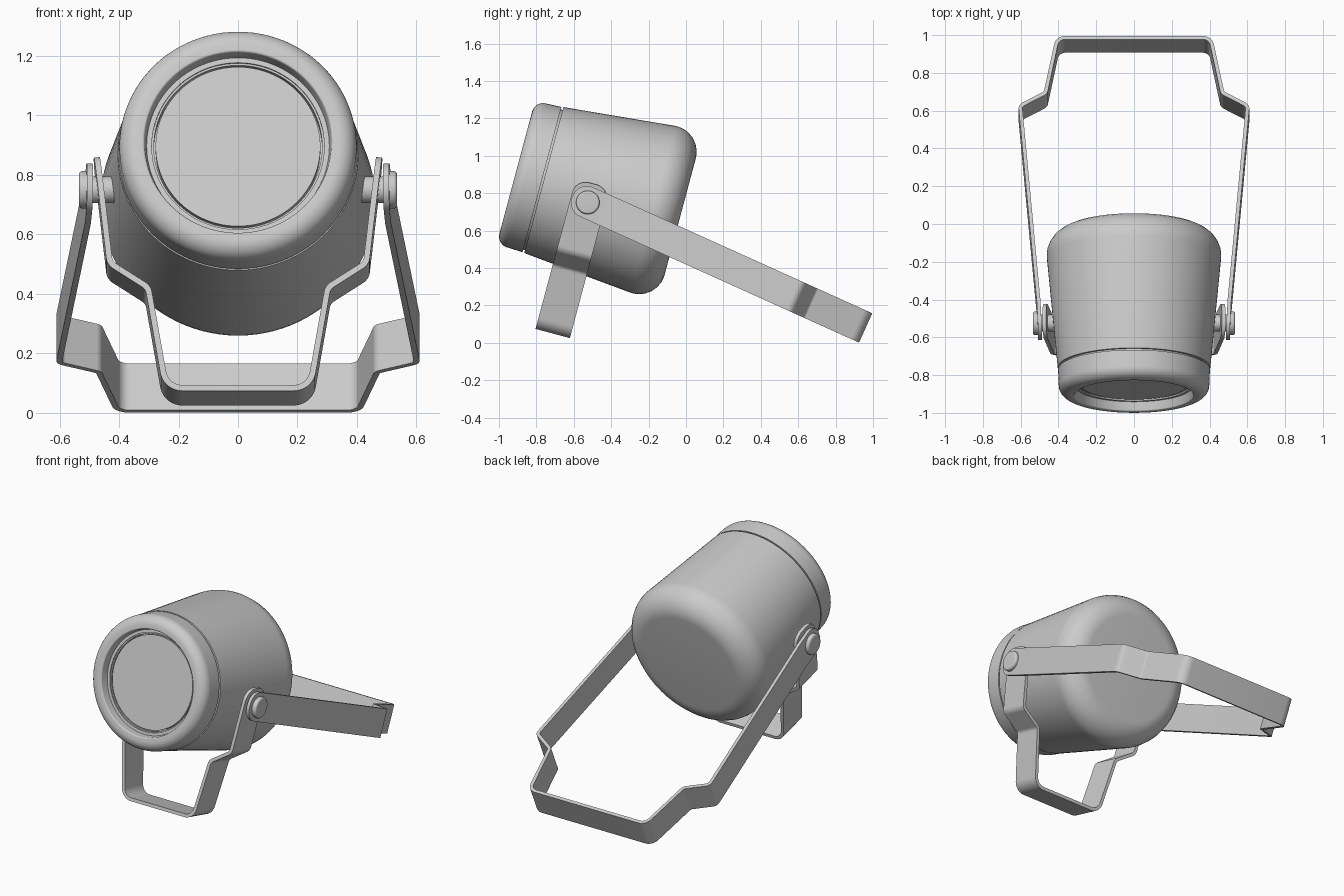
import bpy, bmesh, math
from mathutils import Vector

if "Cube" in bpy.data.objects:
    bpy.data.objects.remove(bpy.data.objects["Cube"])

X = Vector((1, 0, 0))
TILT = math.radians(15)
BACK = Vector((0, math.cos(TILT), -math.sin(TILT)))   # lamp axis, front to back
UP = Vector((0, math.sin(TILT), math.cos(TILT)))
FRONT = Vector((0, -0.91, 0.91))                      # centre of the front rim
PIVOT = Vector((0, -0.525, 0.75))


def fillet(pts, seg=8):
    """Round the corners of a 2D path of (a, b, radius)."""
    out = []
    for i, (a, b, r) in enumerate(pts):
        p = Vector((a, b))
        if r == 0:
            out.append(p)
            continue
        u = (Vector(pts[i - 1][:2]) - p).normalized()
        v = (Vector(pts[i + 1][:2]) - p).normalized()
        half = u.angle(v) / 2
        c = p + (u + v).normalized() * r / math.sin(half)
        s, e = p + u * r / math.tan(half) - c, p + v * r / math.tan(half) - c
        for k in range(seg + 1):
            out.append(c + s.lerp(e, k / seg).normalized() * r)
    return out


def finish(name, bm, thickness=0):
    bmesh.ops.remove_doubles(bm, verts=bm.verts, dist=1e-5)
    bmesh.ops.recalc_face_normals(bm, faces=bm.faces)
    me = bpy.data.meshes.new(name)
    bm.to_mesh(me)
    bm.free()
    ob = bpy.data.objects.new(name, me)
    bpy.context.collection.objects.link(ob)
    bpy.ops.object.select_all(action='DESELECT')
    ob.select_set(True)
    bpy.context.view_layer.objects.active = ob
    if thickness:
        m = ob.modifiers.new("thickness", 'SOLIDIFY')
        m.thickness, m.offset, m.use_even_offset = thickness, 0, True
        bpy.ops.object.convert(target='MESH')
    bpy.ops.object.shade_smooth_by_angle(angle=math.radians(30))
    return ob


def skin(bm, rows, closed=False):
    vs = [[bm.verts.new(p) for p in row] for row in rows]
    for a, b in zip(vs, vs[1:]):
        n = len(a)
        for j in range(n if closed else n - 1):
            k = (j + 1) % n
            bm.faces.new((a[j], a[k], b[k], b[j]))


def lathe(name, profile, origin, axis, u, v, n=96):
    """Turn a profile of (distance along axis, radius, fillet)."""
    bm = bmesh.new()
    angles = [2 * math.pi * j / n for j in range(n)]
    skin(bm, [[origin + axis * t + (u * math.cos(g) + v * math.sin(g)) * r
               for g in angles] for t, r in fillet(profile)], True)
    bmesh.ops.dissolve_degenerate(bm, dist=1e-6, edges=bm.edges)
    return finish(name, bm)


def bracket(name, half_path, angle, half_width, end_r, thickness):
    """Bent strap from the pivot on one side round to the other.
    half_path holds (x, distance from pivot, fillet)."""
    along = Vector((0, math.cos(angle), math.sin(angle)))
    across = along.cross(X)
    path = fillet(half_path + [(-x, s, r) for x, s, r in reversed(half_path)])
    # rounded strap ends: narrow the first and last rows
    a, d = path[0], (path[1] - path[0]).normalized()
    start = []
    for k in range(9):
        g = math.pi / 2 * k / 8
        start.append((a + d * end_r * (1 - math.cos(g)),
                      half_width - end_r + end_r * math.sin(g)))
    end = [(Vector((-p.x, p.y)), w) for p, w in reversed(start)]
    rows = start + [(p, half_width) for p in path[1:-1]] + end
    bm = bmesh.new()
    skin(bm, [[PIVOT + X * p.x + along * p.y + across * w * f for f in (-1, 1)]
              for p, w in rows])
    return finish(name, bm, thickness)


# Lamp housing with large rounded back, groove behind the front ring
lathe("lamp_housing", [
    (0.155, 0, 0), (0.155, 0.404, 0), (0.91, 0.476, 0.14), (0.91, 0, 0),
], FRONT, BACK, X, UP)

# Front ring with recessed opening
lathe("front_ring", [
    (0.145, 0.30, 0), (0.145, 0.402, 0), (0, 0.396, 0.06), (0, 0.315, 0.008),
    (0.05, 0.307, 0), (0.05, 0.290, 0), (0.058, 0.290, 0), (0.058, 0.283, 0),
    (0.085, 0.283, 0), (0.145, 0.283, 0), (0.145, 0.30, 0),
], FRONT, BACK, X, UP)

# Groove core joining ring and housing
lathe("groove_core", [(0.10, 0, 0), (0.10, 0.388, 0), (0.20, 0.388, 0), (0.20, 0, 0)],
      FRONT, BACK, X, UP)

# Flat lens
lathe("lens", [(0.057, 0, 0), (0.057, 0.277, 0), (0.12, 0.277, 0), (0.12, 0, 0)],
      FRONT, BACK, X, UP)

# Long rear strap
bracket("rear_bracket", [
    (0.497, -0.088, 0), (0.505, 0.09, 0.2), (0.602, 1.225, 0.03),
    (0.468, 1.30, 0.03), (0.405, 1.62, 0.05),
], math.radians(-24.3), 0.086, 0.08, 0.02)

# Short front strap
bracket("front_bracket", [
    (0.475, -0.105, 0), (0.431, 0.28, 0.04), (0.302, 0.365, 0.04), (0.242, 0.715, 0.065),
], math.radians(-105), 0.095, 0.075, 0.02)

# Pivot rivets on both sides
for side, label in ((-1, "left"), (1, "right")):
    lathe(label + "_rivet", [
        (0.40, 0, 0), (0.40, 0.045, 0), (0.50, 0.045, 0), (0.50, 0.063, 0),
        (0.535, 0.063, 0.012), (0.535, 0, 0),
    ], PIVOT, X * side, Vector((0, 1, 0)), Vector((0, 0, 1)), 40)
